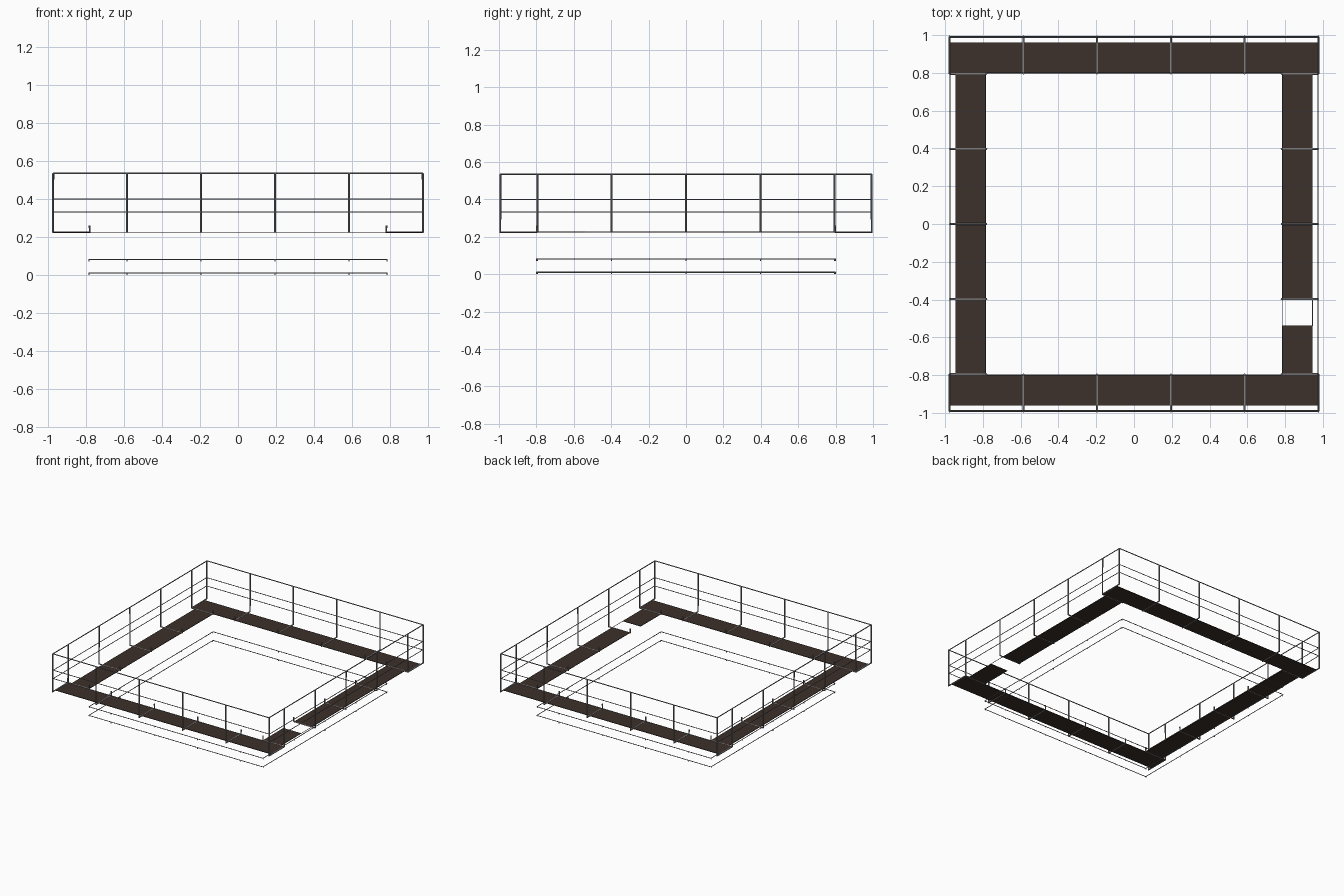
import bpy
from mathutils import Vector

if "Cube" in bpy.data.objects:
    bpy.data.objects.remove(bpy.data.objects["Cube"])


def material(name, rgb):
    m = bpy.data.materials.new(name)
    m.diffuse_color = (*rgb, 1)
    m.use_nodes = True
    m.node_tree.nodes["Principled BSDF"].inputs["Base Color"].default_value = m.diffuse_color
    return m


STEEL = material("steel", (0.22, 0.22, 0.22))
DECK = material("dark_deck", (0.045, 0.03, 0.024))

POST_X = [-0.976 + 0.3904 * i for i in range(6)]    # posts on front and back
POST_Y = [-0.795, -0.3975, 0, 0.3975, 0.795]        # posts on the sides
RX, RY = 0.974, 0.992                               # railing line
IX, IY = 0.785, 0.80                                # inner walkway edge


def pipes(name, paths, radius, closed=False, res=2):
    """Several pipes along point paths, joined in one mesh."""
    cu = bpy.data.curves.new(name, 'CURVE')
    cu.dimensions = '3D'
    cu.bevel_depth = radius
    cu.bevel_resolution = res
    cu.use_fill_caps = True
    for path in paths:
        s = cu.splines.new('POLY')
        s.points.add(len(path) - 1)
        for p, co in zip(s.points, path):
            p.co = (*co, 1)
        s.use_cyclic_u = closed
    ob = bpy.data.objects.new(name, cu)
    bpy.context.collection.objects.link(ob)
    cu.materials.append(STEEL)
    bpy.ops.object.select_all(action='DESELECT')
    ob.select_set(True)
    bpy.context.view_layer.objects.active = ob
    bpy.ops.object.convert(target='MESH')
    bpy.ops.object.shade_smooth_by_angle()
    return ob


def box(name, x0, x1, y0, y1, z0, z1):
    bpy.ops.mesh.primitive_cube_add(size=1)
    ob = bpy.context.object
    ob.name = name
    for v in ob.data.vertices:
        v.co = Vector((x1 if v.co.x > 0 else x0,
                       y1 if v.co.y > 0 else y0,
                       z1 if v.co.z > 0 else z0))
    ob.data.materials.append(DECK)


def ring(x, y, z):
    return [(-x, -y, z), (x, -y, z), (x, y, z), (-x, y, z)]


# Walkway decks; the right one has an open hatch
ZB, ZT = 0.2235, 0.2275
box("front_deck", -0.976, 0.976, -0.96, -IY, ZB, ZT)
box("back_deck", -0.976, 0.976, IY, 0.96, ZB, ZT)
box("left_deck", -0.945, -IX, -IY, IY, ZB, ZT)
box("right_deck_short", IX, 0.945, -IY, -0.537, ZB, ZT)
box("right_deck_long", IX, 0.945, -0.3975, IY, ZB, ZT)
pipes("hatch_edge", [[(0.945, -0.54, 0.2255), (0.945, -0.395, 0.2255)]], 0.002)

# Posts: bent from rail top, under the deck, to a short inner stub
ZD = 0.2255
for s, name in ((-1, "front_posts"), (1, "back_posts")):
    pipes(name, [[(x, s * RY, 0.535), (x, s * RY, ZD),
                  (x, s * (IY - 0.003), ZD), (x, s * (IY - 0.003), 0.26)]
                 for x in POST_X], 0.0055)
for s, name in ((-1, "left_posts"), (1, "right_posts")):
    pipes(name, [[(s * RX, y, 0.535), (s * RX, y, ZD),
                  (s * (IX - 0.003), y, ZD), (s * (IX - 0.003), y, 0.26)]
                 for y in POST_Y], 0.0055)

# Railings running all the way round
pipes("top_rail", [ring(RX, RY, 0.535)], 0.0042, True)
pipes("middle_rail", [ring(RX, RY - 0.004, 0.40)], 0.003, True)
pipes("lower_rail", [ring(RX, RY - 0.004, 0.332)], 0.003, True)

# Separate lower rings with small clips below each post position
pipes("upper_ring", [ring(IX, IY, 0.081)], 0.003, True)
pipes("base_ring", [ring(IX, IY, 0.0105)], 0.003, True)
spots = [(x, s * IY) for x in POST_X[1:-1] for s in (-1, 1)]
spots += [(s * IX, y) for y in POST_Y for s in (-1, 1)]
pipes("ring_clips", [[(x, y, z), (x, y, z + 0.012)]
                     for x, y in spots for z in (0, 0.071)], 0.003, res=1)
